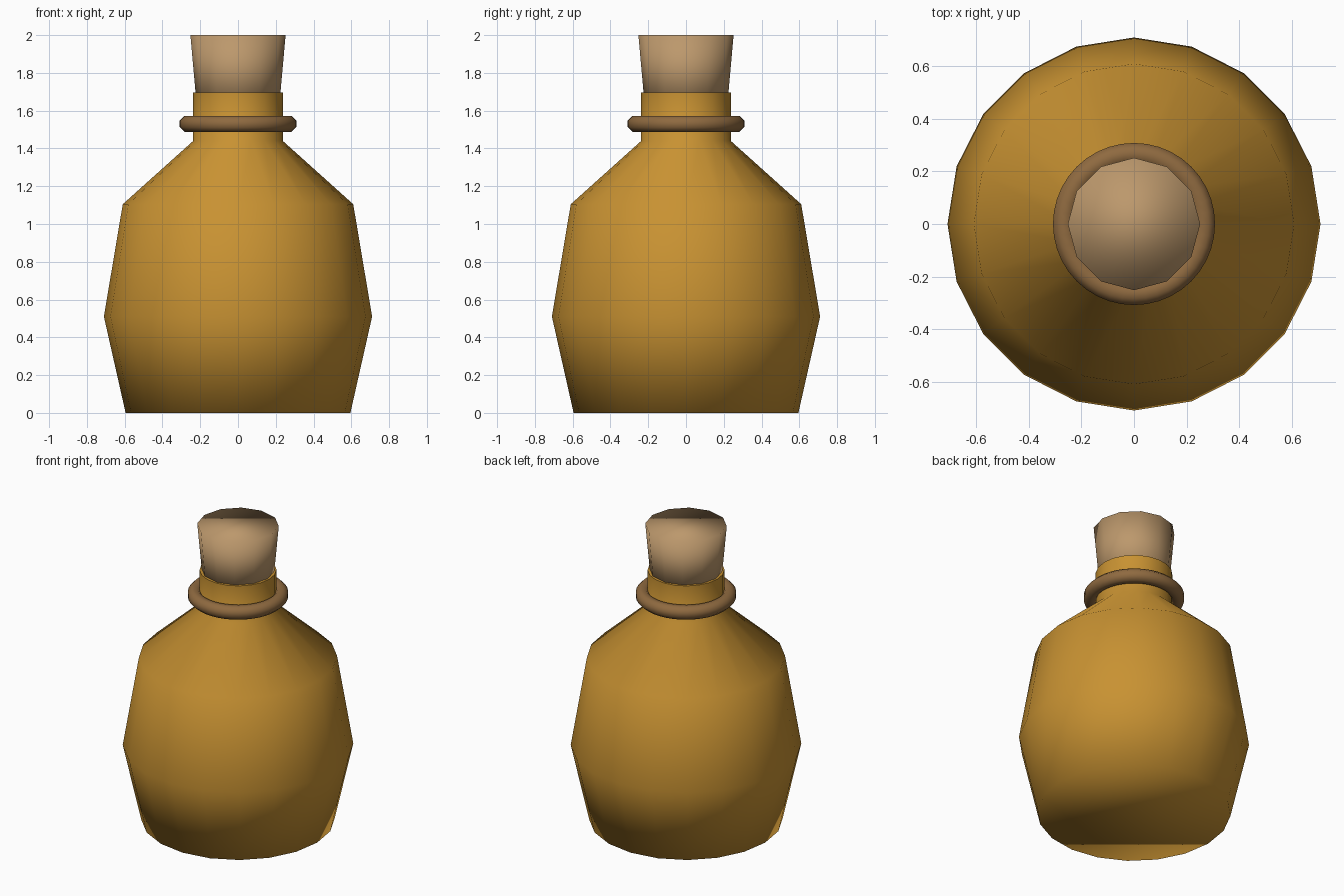
import bpy
import bmesh
from math import cos, sin, tau

cube = bpy.data.objects.get("Cube")
if cube:
    bpy.data.objects.remove(cube, do_unlink=True)


def material(name, rgb):
    mat = bpy.data.materials.new(name)
    mat.use_nodes = True
    mat.diffuse_color = (*rgb, 1)
    mat.node_tree.nodes["Principled BSDF"].inputs["Base Color"].default_value = (*rgb, 1)
    return mat


def finish(name, bm, mat):
    bmesh.ops.recalc_face_normals(bm, faces=bm.faces)
    for face in bm.faces:
        face.smooth = True
    mesh = bpy.data.meshes.new(name)
    bm.to_mesh(mesh)
    bm.free()
    mesh.materials.append(mat)
    obj = bpy.data.objects.new(name, mesh)
    bpy.context.collection.objects.link(obj)
    return obj


def lathe(name, profile, sides, mat, sharp_ring=None):
    """Turn (radius, height) points around z and cap both ends."""
    bm = bmesh.new()
    angles = [tau * i / sides for i in range(sides)]
    rings = [[bm.verts.new((r * cos(a), r * sin(a), z)) for a in angles]
             for r, z in profile]
    for low, high in zip(rings, rings[1:]):
        for i in range(sides):
            j = (i + 1) % sides
            bm.faces.new((low[i], low[j], high[j], high[i]))
    bm.faces.new(rings[0][::-1])
    bm.faces.new(rings[-1])
    if sharp_ring is not None:
        rim = set(rings[sharp_ring])
        for edge in bm.edges:
            if rim.issuperset(edge.verts):
                edge.smooth = False
    return finish(name, bm, mat)


def torus(name, major, minor, z, segments, sides, mat):
    bm = bmesh.new()
    loops = []
    for i in range(segments):
        a = tau * i / segments
        loop = []
        for k in range(sides):
            b = tau * (k + 0.5) / sides
            r = major + minor * cos(b)
            loop.append(bm.verts.new((r * cos(a), r * sin(a), z + minor * sin(b))))
        loops.append(loop)
    for i in range(segments):
        here, after = loops[i], loops[(i + 1) % segments]
        for k in range(sides):
            m = (k + 1) % sides
            bm.faces.new((here[k], after[k], after[m], here[m]))
    return finish(name, bm, mat)


amber = material("amber glass", (0.578, 0.287, 0.032))
cork = material("cork", (0.503, 0.314, 0.15))
brown = material("brown cord", (0.275, 0.144, 0.051))

# Bottle with shoulder, straight neck and a crisp rim
lathe("bottle", [(0.595, 0), (0.71, 0.51), (0.61, 1.105), (0.237, 1.44), (0.237, 1.695)],
      20, amber, sharp_ring=4)

# Tapered stopper sunk into the neck
lathe("stopper", [(0.218, 1.62), (0.252, 2.0)], 12, cork)

# Cord ring around the neck
torus("neck_ring", 0.266, 0.046, 1.53, 40, 8, brown)
